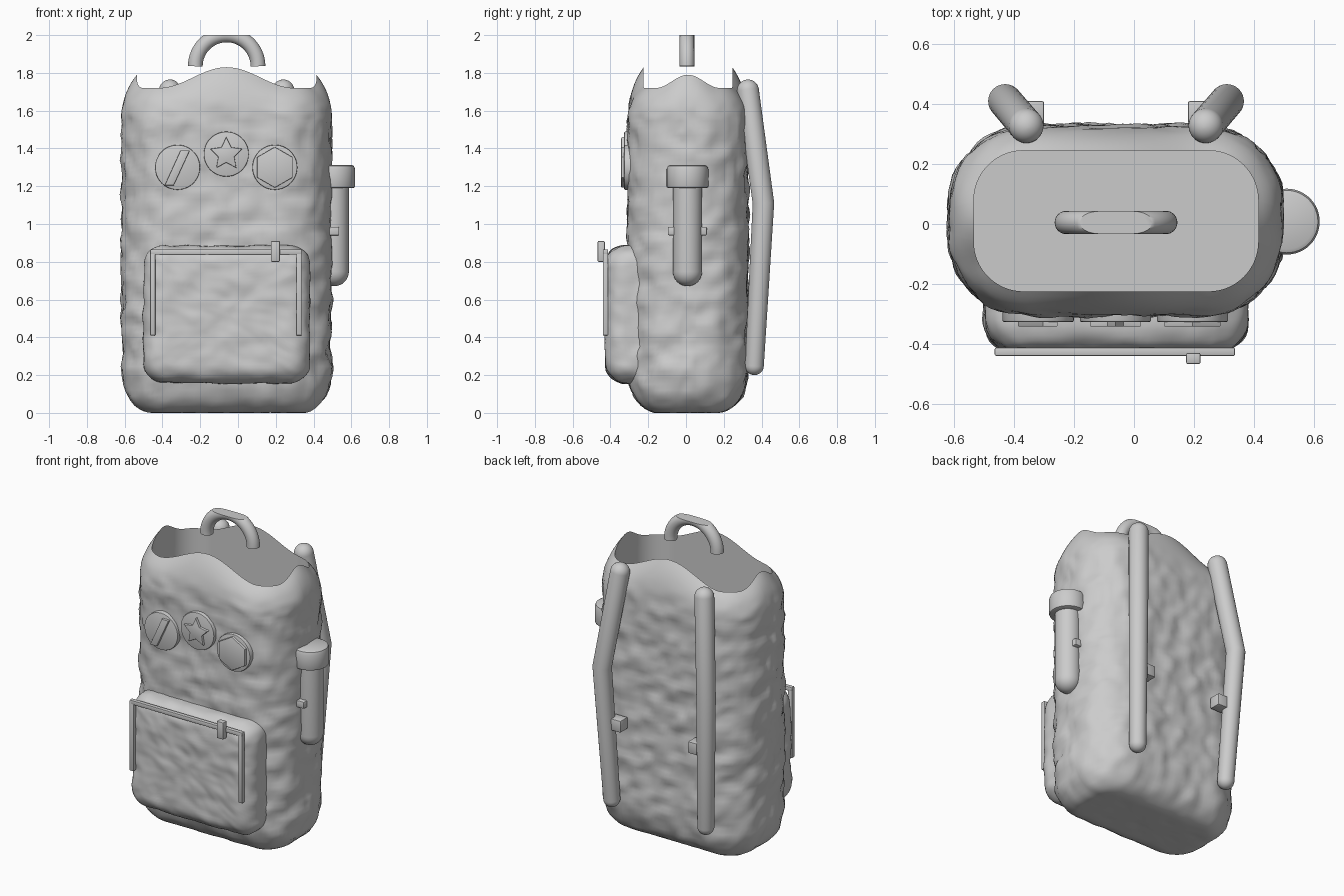
import bpy, bmesh, math
from math import sin, cos, pi
from mathutils import Vector, noise

if "Cube" in bpy.data.objects:
    bpy.data.objects.remove(bpy.data.objects["Cube"], do_unlink=True)

grey = bpy.data.materials.new("light_grey")
grey.use_nodes = True
grey.diffuse_color = (0.6, 0.6, 0.6, 1)
grey.node_tree.nodes["Principled BSDF"].inputs["Base Color"].default_value = (0.6, 0.6, 0.6, 1)

CX, CY = -0.06, 0.01   # centre of the bag in plan


def finish(bm, name, angle=40):
    """Turn a bmesh into a named, smooth shaded object."""
    bmesh.ops.recalc_face_normals(bm, faces=bm.faces)
    me = bpy.data.meshes.new(name)
    bm.to_mesh(me)
    bm.free()
    me.materials.append(grey)
    me.shade_smooth()
    me.set_sharp_from_angle(angle=math.radians(angle))
    ob = bpy.data.objects.new(name, me)
    bpy.context.collection.objects.link(ob)
    return ob


def loft(rings):
    """Skin a list of equal-length rings and close both ends."""
    bm = bmesh.new()
    rows = [[bm.verts.new(p) for p in ring] for ring in rings]
    n = len(rows[0])
    for a, b in zip(rows, rows[1:]):
        for i in range(n):
            j = (i + 1) % n
            bm.faces.new((a[i], a[j], b[j], b[i]))
    bm.faces.new(rows[0])
    bm.faces.new(rows[-1])
    bmesh.ops.recalc_face_normals(bm, faces=bm.faces)
    bm.normal_update()
    return bm


def rounded_rect(hx, hy, r, arc=16, side=24):
    """Rounded rectangle with a fixed point count, so that sizes can be lofted."""
    corners = []
    for k, (sx, sy) in enumerate(((1, 1), (-1, 1), (-1, -1), (1, -1))):
        c = Vector((sx * (hx - r), sy * (hy - r)))
        corners.append([c + r * Vector((cos(a), sin(a)))
                        for a in ((k + i / arc) * pi / 2 for i in range(arc + 1))])
    pts = []
    for k in range(4):
        pts += corners[k]
        a, b = corners[k][-1], corners[(k + 1) % 4][0]
        pts += [a.lerp(b, i / side) for i in range(1, side)]
    return pts


def crumple(bm, amount, weight):
    """Push vertices along their normals to give a lumpy cloth surface."""
    for v, n in [(v, v.normal.copy()) for v in bm.verts]:
        p = Vector((v.co.x + 0.3 * v.co.z, v.co.y, v.co.z * 1.2))
        d = noise.noise(p * 9) + 0.5 * noise.noise(p * 17)
        v.co += n * d * amount * weight(v.co)


def sweep(name, path, sides=32):
    """Round tube through (point, radius) pairs."""
    pts = [Vector(p) for p, r in path]
    rings = []
    for i, (p, (_, r)) in enumerate(zip(pts, path)):
        t = (pts[min(i + 1, len(pts) - 1)] - pts[max(i - 1, 0)]).normalized()
        ref = Vector((0, 1, 0)) if abs(t.y) < 0.8 else Vector((1, 0, 0))
        u = t.cross(ref).normalized()
        w = t.cross(u)
        rings.append([p + r * (cos(a) * u + sin(a) * w)
                      for a in (2 * pi * k / sides for k in range(sides))])
    return finish(loft(rings), name)


def dome(centre, direction, r, steps=8):
    """Path points for a round end, from the tip inward."""
    d = Vector(direction).normalized()
    return [(Vector(centre) + d * r * cos(a), max(r * sin(a), 0.002))
            for a in (i * pi / 2 / steps for i in range(steps + 1))]


def box(name, lo, hi, bevel=0.006):
    bm = bmesh.new()
    bmesh.ops.create_cube(bm, size=1)
    for v in bm.verts:
        v.co = Vector([(a + b) / 2 + c * (b - a) for a, b, c in zip(lo, hi, v.co)])
    bmesh.ops.bevel(bm, geom=bm.edges[:], offset=bevel, segments=2, profile=0.5, affect='EDGES')
    return finish(bm, name)


def plate(name, outline, cx, cz, y0, y1, bevel):
    """Flat outline in x and z, extruded from y0 (front) to y1."""
    bm = bmesh.new()
    face = bm.faces.new([bm.verts.new((cx + x, y0, cz + z)) for x, z in outline])
    back = bmesh.ops.extrude_face_region(bm, geom=[face])["geom"]
    for v in back:
        if isinstance(v, bmesh.types.BMVert):
            v.co.y = y1
    bmesh.ops.recalc_face_normals(bm, faces=bm.faces)
    edges = [e for e in bm.edges if all(abs(v.co.y - y0) < 1e-5 for v in e.verts)]
    bmesh.ops.bevel(bm, geom=edges, offset=bevel, segments=2, profile=0.5, affect='EDGES')
    return finish(bm, name, 30)


# Bag body: rounded base, lumpy walls, wavy rim and a hollow top
HX, HY, R = 0.555, 0.315, 0.27


def rim_height(p):
    def wave(u):
        return 0.5 + 0.5 * cos(pi * min(abs(u), 1))
    return 1.72 + max(0.11 * wave(p.x / 0.36), 0.07 * wave(p.y / 0.17))


def plan(d, scale=1):
    return [p * scale for p in rounded_rect(HX - d, HY - d, R - 1.3 * d)]


rings = [[(CX + p.x, CY + p.y, 0) for p in plan(0.16, s / 12)] for s in range(1, 12)]
for i in range(11):
    a = i / 10 * pi / 2
    rings.append([(CX + p.x, CY + p.y, 0.22 * (1 - cos(a))) for p in plan(0.16 * (1 - sin(a)))])
for i in range(1, 52):
    rings.append([(CX + p.x, CY + p.y, 0.22 + i * 0.026) for p in plan(0)])
low = 0.22 + 51 * 0.026
for i in range(1, 13):
    s = i / 12
    rings.append([(CX + p.x, CY + p.y, low + (rim_height(p) - low) * s)
                  for p in plan(0.08 * s ** 2.5)])
for z in (1.6, 1.4):
    rings.append([(CX + p.x, CY + p.y, z) for p in plan(0.08)])
bm = loft(rings)
inner = {v for f in bm.faces if len(f.verts) > 4 and f.calc_center_median().z > 1 for v in f.verts}
for v in inner:
    v.co.z = 1.4


def body_weight(co):
    top = max(0, min(1, (1.7 - co.z) / 0.2))
    base = max(0.25, min(1, co.z / 0.1))
    inside = abs(co.x - CX) < HX - 0.078 and abs(co.y - CY) < HY - 0.078
    return 0 if inside and co.z > 1 else top * base


crumple(bm, 0.016, body_weight)
for v in bm.verts:
    v.co.z = max(v.co.z, 0)
finish(bm, "bag_body", 50)

# Front pocket: a puffy cushion
PH, PV, PR = 0.44, 0.365, 0.11


def pocket_ring(y, d, scale=1):
    return [(CX + p.x * scale, y, 0.522 + p.y * scale)
            for p in rounded_rect(PH - d, PV - d, PR - 0.5 * d)]


rings = [pocket_ring(-0.24 - 0.02 * i, 0) for i in range(5)]
for i in range(1, 10):
    a = i / 9 * pi / 2
    rings.append(pocket_ring(-0.32 - 0.105 * sin(a), 0.1 * (1 - cos(a))))
rings += [pocket_ring(-0.425, 0.1, s / 16) for s in range(15, 0, -1)]
bm = loft(rings)
crumple(bm, 0.009, lambda co: 1)
finish(bm, "front_pocket", 60)

# Zip on the pocket
box("zip_top", (-0.465, -0.44, 0.838), (0.337, -0.413, 0.865), 0.004)
box("zip_right", (-0.465, -0.44, 0.41), (-0.437, -0.413, 0.865), 0.004)
box("zip_left", (0.309, -0.44, 0.41), (0.337, -0.413, 0.865), 0.004)
box("zip_pull", (0.174, -0.468, 0.8), (0.222, -0.43, 0.91))

# Three round badges with raised emblems


def polygon(n, radius, inner=None):
    count = n * 2 if inner else n
    return [((inner if inner and k % 2 else radius) * sin(2 * pi * k / count),
             (inner if inner and k % 2 else radius) * cos(2 * pi * k / count))
            for k in range(count)]


slash = [(-0.068, -0.095), (-0.02, -0.095), (0.065, 0.09), (0.016, 0.09)]
badges = (("slash", -0.32, 1.3, slash),
          ("star", -0.062, 1.37, polygon(5, 0.09, 0.045)),
          ("hexagon", 0.195, 1.3, polygon(6, 0.108)))
for label, x, z, emblem in badges:
    plate(label + "_badge", polygon(48, 0.119), x, z, -0.327, -0.27, 0.005)
    plate(label + "_emblem", emblem, x, z, -0.343, -0.32, 0.004)

# Flask on the left side, with its cap and clip
FX, FY = 0.51, 0.008
sweep("flask", dome((FX, FY, 0.748), (0, 0, -1), 0.077) + [((FX, FY, 1.25), 0.077)])
sweep("flask_cap", [((FX, FY, 1.19), 0.1), ((FX, FY, 1.193), 0.107), ((FX, FY, 1.2), 0.11),
                    ((FX, FY, 1.29), 0.11), ((FX, FY, 1.307), 0.104), ((FX, FY, 1.313), 0.092)], 48)
box("flask_clip", (0.45, -0.096, 0.94), (0.536, 0.11, 0.985))

# Shoulder straps and their buckles
for side, s in (("left", 1), ("right", -1)):
    top = Vector((CX + s * 0.3, 0.328, 1.707))
    mid = Vector((CX + s * 0.37, 0.41, 1.11))
    end = Vector((CX + s * 0.335, 0.362, 0.25))
    path = dome(top, top - mid, 0.058) + [(mid, 0.057)] + dome(end, end - mid, 0.05)[::-1]
    sweep(side + "_strap", path)
    xs = sorted((CX + s * 0.24, CX + s * 0.33))
    box(side + "_buckle", (xs[0], 0.335, 0.715), (xs[1], 0.41, 0.79))

# Carry handle: half ring with a flattened top
arch = [((CX - 0.166 * cos(a), 0.005, 1.835 + 0.166 * sin(a)), 0.039)
        for a in (pi * i / 32 for i in range(33))]
handle = sweep("carry_handle", arch)
bm = bmesh.new()
bm.from_mesh(handle.data)
cut = bmesh.ops.bisect_plane(bm, geom=bm.verts[:] + bm.edges[:] + bm.faces[:],
                             plane_co=(0, 0, 2), plane_no=(0, 0, 1), clear_outer=True)
bmesh.ops.holes_fill(bm, edges=[e for e in bm.edges if e.is_boundary])
bm.to_mesh(handle.data)
bm.free()
handle.data.set_sharp_from_angle(angle=math.radians(40))
